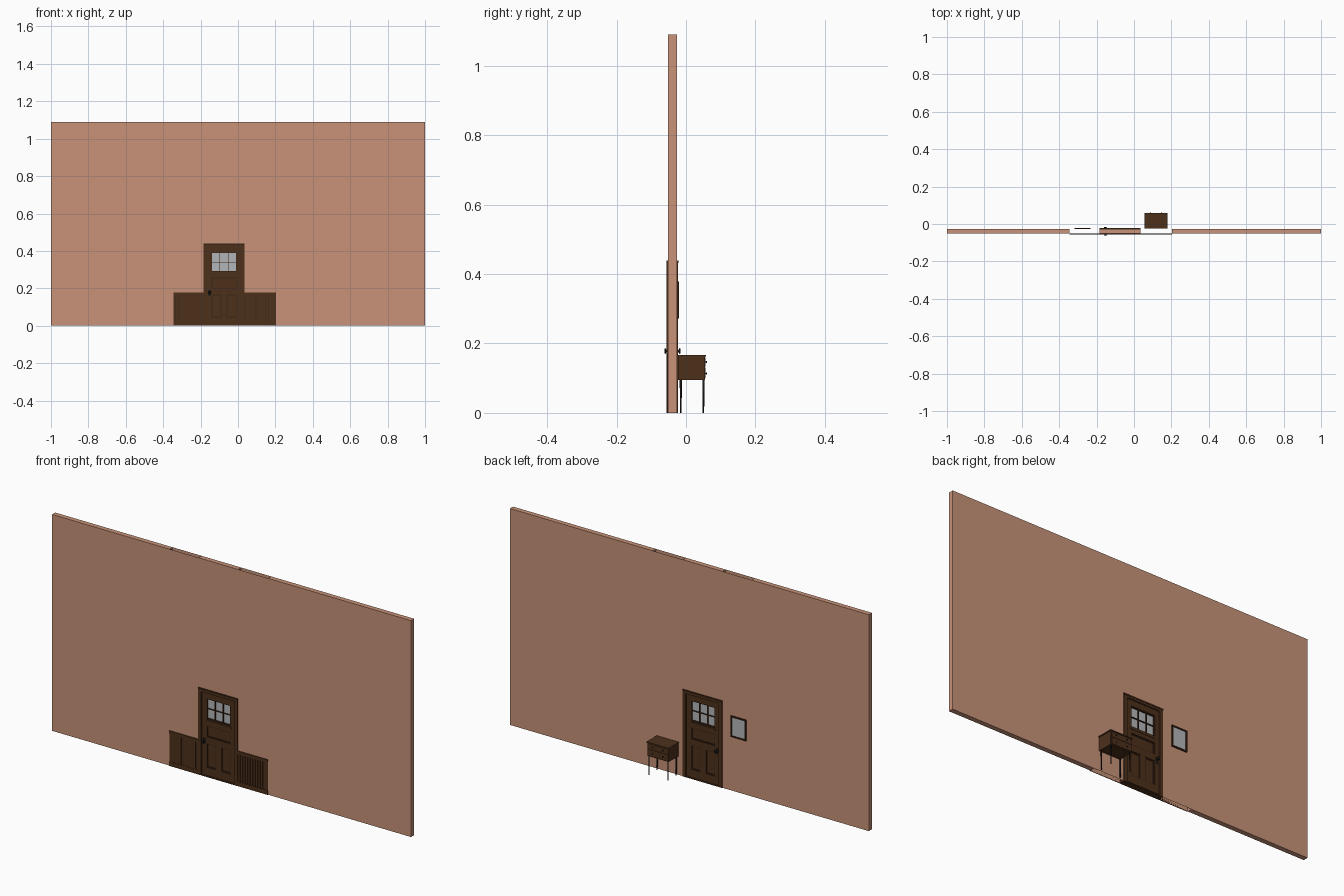
import bpy, bmesh, math
from mathutils import Matrix, Vector

if "Cube" in bpy.data.objects:
    bpy.data.objects.remove(bpy.data.objects["Cube"])


def material(name, r, g, b):
    m = bpy.data.materials.new(name)
    m.diffuse_color = (r, g, b, 1)
    m.use_nodes = True
    m.node_tree.nodes["Principled BSDF"].inputs["Base Color"].default_value = m.diffuse_color
    return m


PLASTER = material("plaster", 0.58, 0.29, 0.19)
WOOD = material("dark_wood", 0.075, 0.03, 0.011)
TRIM = material("shadow_wood", 0.045, 0.017, 0.007)
GLASS = material("glass", 0.45, 0.47, 0.48)
IRON = material("black_iron", 0.012, 0.011, 0.01)


def finish(name, bm, mat):
    bmesh.ops.recalc_face_normals(bm, faces=bm.faces)
    me = bpy.data.meshes.new(name)
    bm.to_mesh(me)
    bm.free()
    ob = bpy.data.objects.new(name, me)
    bpy.context.collection.objects.link(ob)
    me.materials.append(mat)
    return ob


def boxes(name, mat, *specs):
    """One object from boxes given as (x0, x1, y0, y1, z0, z1)."""
    bm = bmesh.new()
    for x0, x1, y0, y1, z0, z1 in specs:
        c = Vector(((x0 + x1) / 2, (y0 + y1) / 2, (z0 + z1) / 2))
        s = Matrix.Diagonal((x1 - x0, y1 - y0, z1 - z0, 1))
        bmesh.ops.create_cube(bm, size=1, matrix=Matrix.Translation(c) @ s)
    return finish(name, bm, mat)


def border(x0, x1, y0, y1, z0, z1, w):
    """Four boxes making a rectangular frame inside the given bounds."""
    return [(x0, x0 + w, y0, y1, z0, z1), (x1 - w, x1, y0, y1, z0, z1),
            (x0 + w, x1 - w, y0, y1, z0, z0 + w), (x0 + w, x1 - w, y0, y1, z1 - w, z1)]


def lathe(name, mat, profile, loc, rot=Matrix.Identity(4), n=12):
    """Turned part: (radius, height) profile spun around its axis."""
    bm = bmesh.new()
    vs = [bm.verts.new((r, 0, h)) for r, h in profile]
    es = [bm.edges.new(p) for p in zip(vs, vs[1:])]
    bmesh.ops.spin(bm, geom=vs + es, axis=(0, 0, 1), cent=(0, 0, 0),
                   steps=n, angle=2 * math.pi)
    bmesh.ops.remove_doubles(bm, verts=bm.verts, dist=1e-6)
    bmesh.ops.transform(bm, matrix=Matrix.Translation(loc) @ rot, verts=bm.verts)
    ob = finish(name, bm, mat)
    for p in ob.data.polygons:
        p.use_smooth = True
    return ob


YF, YB = -0.0515, -0.0265      # wall faces
YM = (YF + YB) / 2
H = 1.09
DL, DR = -0.184, 0.036         # door casing sides
WL, WR = -0.346, 0.204         # outer ends of the wainscot

# Wall: solid ends, solid piece above the door
boxes("wall_left", PLASTER, (-1, WL, YF, YB, 0, H))
boxes("wall_right", PLASTER, (WR, 1, YF, YB, 0, H))
boxes("wall_above_door", PLASTER, (DL, DR, YF, YB, 0.43, H))

# Uncapped wall skins beside the door
for side, a, b in (("left", WL, DL), ("right", DR, WR)):
    bm = bmesh.new()
    for y in (YF, YB):
        bm.faces.new([bm.verts.new(p) for p in ((a, y, 0), (b, y, 0), (b, y, H), (a, y, H))])
    finish("wall_skin_" + side, bm, PLASTER)

    # Beadboard wainscot with cap rail and base board
    n = 12
    w = (b - a) / n
    boxes("wainscot_backing_" + side, TRIM, (a, b, YF - 0.0012, YF, 0, 0.172))
    boxes("wainscot_boards_" + side, WOOD,
          *[(a + i * w + 0.0005, a + (i + 1) * w - 0.0005, YF - 0.0022, YF - 0.001, 0.02, 0.166)
            for i in range(n)])
    boxes("wainscot_rails_" + side, WOOD, (a, b, YF - 0.0035, YF, 0, 0.022),
          (a, b, YF - 0.003, YF, 0.16, 0.169), (a, b, YF - 0.005, YF, 0.169, 0.177))

# Door casing
CF, CB = YF - 0.004, YB + 0.003
boxes("door_casing", WOOD, (DL, DL + 0.018, CF, CB, 0, 0.421),
      (DR - 0.018, DR, CF, CB, 0, 0.421), (DL, DR, CF, CB, 0.421, 0.439))
boxes("casing_cap", TRIM, (DL, DR, CF - 0.0012, CB + 0.0012, 0.431, 0.439))
boxes("door_sill", WOOD, (DL + 0.018, DR - 0.018, CF, CB, 0, 0.005))

# Door leaf: stiles and rails
L, R = DL + 0.018, DR - 0.018
PL, PR = -0.142, -0.007        # panel field
F, B = YM - 0.010, YM + 0.010
CX = (PL + PR) / 2
boxes("door_stiles", WOOD, (L, PL, F, B, 0.005, 0.421), (PR, R, F, B, 0.005, 0.421))
boxes("door_rails", WOOD, (PL, PR, F, B, 0.005, 0.045), (PL, PR, F, B, 0.167, 0.198),
      (PL, PR, F, B, 0.257, 0.288), (PL, PR, F, B, 0.392, 0.421))
boxes("door_mullion", WOOD, (CX - 0.013, CX + 0.013, F, B, 0.045, 0.167))

# Recessed panels with dark moulding and raised fields
for name, x0, x1, z0, z1 in (("left", PL, CX - 0.013, 0.045, 0.167),
                             ("right", CX + 0.013, PR, 0.045, 0.167),
                             ("middle", PL, PR, 0.198, 0.257)):
    boxes("door_panel_moulding_" + name, TRIM,
          *border(x0, x1, F + 0.002, B - 0.002, z0, z1, 0.005))
    boxes("door_panel_" + name, WOOD,
          (x0 + 0.005, x1 - 0.005, F + 0.005, B - 0.005, z0 + 0.005, z1 - 0.005))

# Six-pane window
boxes("window_glass", GLASS, (PL, PR, YM - 0.002, YM + 0.002, 0.288, 0.392))
bars = border(PL, PR, F + 0.002, B - 0.002, 0.288, 0.392, 0.004)
bars += [(x - 0.002, x + 0.002, F + 0.003, B - 0.003, 0.292, 0.388)
         for x in (PL + (PR - PL) / 3, PR - (PR - PL) / 3)]
bars.append((PL + 0.004, PR - 0.004, F + 0.003, B - 0.003, 0.338, 0.342))
boxes("window_bars", TRIM, *bars)
# Shelf moulding under the window
boxes("window_ledge", WOOD, (PL - 0.004, PR + 0.004, F - 0.002, B + 0.002, 0.276, 0.283))

# Door knobs on both faces
knob = [(0, 0), (0.008, 0), (0.008, 0.002), (0.003, 0.003), (0.003, 0.007),
        (0.007, 0.009), (0.0085, 0.0115), (0.006, 0.0135), (0, 0.0135)]
for name, y, s in (("front", F, 1), ("back", B, -1)):
    lathe("door_knob_" + name, IRON, knob, (-0.153, y, 0.178),
          Matrix.Rotation(s * math.pi / 2, 4, 'X'))
    boxes("lock_plate_" + name, IRON,
          (-0.159, -0.147, y - 0.0012, y + 0.0012, 0.158, 0.190))

# Side table: top, body, drawers
TX0, TX1, TY0, TY1 = 0.056, 0.180, -0.024, 0.058
boxes("table_top", WOOD, (TX0, TX1, TY0, TY1, 0.162, 0.167))
boxes("table_body", WOOD, (TX0 + 0.003, TX1 - 0.003, TY0 + 0.001, TY1 - 0.004, 0.095, 0.162))
boxes("table_drawer_gap", TRIM, (TX0 + 0.006, TX1 - 0.006, TY1 - 0.005, TY1 - 0.0035, 0.098, 0.160))
boxes("table_drawers", WOOD,
      *[(TX0 + 0.008, TX1 - 0.008, TY1 - 0.005, TY1 - 0.002, z0, z1)
        for z0, z1 in ((0.100, 0.131), (0.134, 0.159))])
mx = (TX0 + TX1) / 2
for name, z in (("lower", 0.114), ("upper", 0.147)):
    for side, s in (("left", -1), ("right", 1)):
        lathe(f"drawer_knob_{name}_{side}", IRON,
              [(0, 0), (0.0015, 0), (0.0015, 0.0015), (0.003, 0.0025), (0.003, 0.004), (0, 0.005)],
              (mx + s * 0.03, TY1 - 0.002, z), Matrix.Rotation(-math.pi / 2, 4, 'X'), 8)

# Slim table legs
for i, x in enumerate((TX0 + 0.009, TX1 - 0.009)):
    for j, y in enumerate((-0.015, 0.050)):
        lathe(f"table_leg_{i}{j}", IRON,
              [(0, 0), (0.0024, 0), (0.0032, 0.095), (0, 0.095)], (x, y, 0), n=8)

# Hanging picture on the back of the wall
boxes("picture_frame", TRIM, *border(-0.318, -0.233, YB, YB + 0.006, 0.272, 0.378, 0.007))
boxes("picture_glass", GLASS, (-0.312, -0.239, YB, YB + 0.003, 0.278, 0.372))
